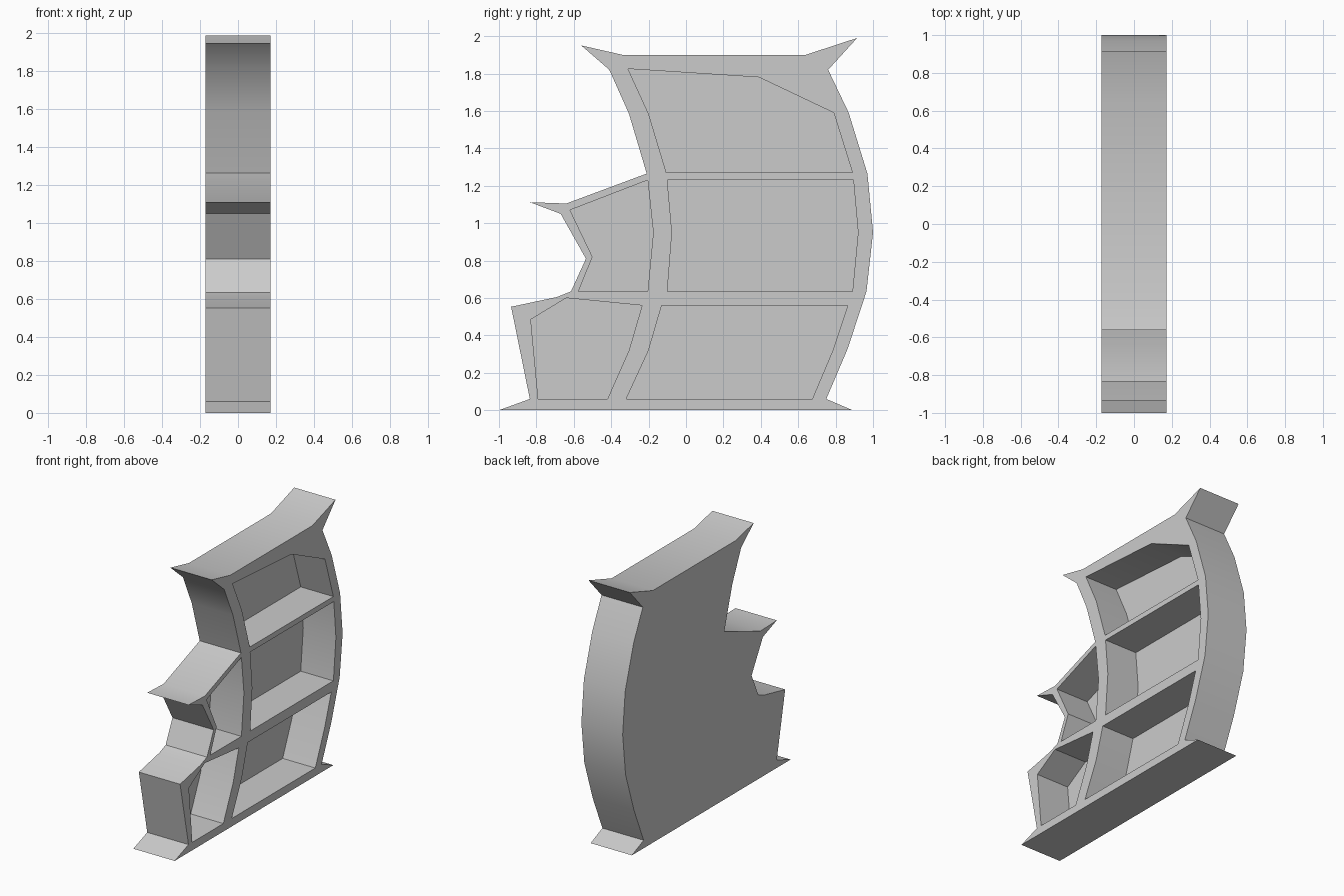
import bpy, bmesh, math
from mathutils import Vector
from mathutils.geometry import tessellate_polygon

if "Cube" in bpy.data.objects:
    bpy.data.objects.remove(bpy.data.objects["Cube"])

HALF = 0.172      # half thickness along x
FLOOR = -0.10     # x of the pocket floors

# Outer silhouette (y, z)
outline = [(-1, 0), (0.89, 0), (0.75, 0.06), (0.865, 0.33), (0.965, 0.635), (1, 0.95),
           (0.97, 1.265), (0.87, 1.59), (0.76, 1.82), (0.915, 1.99), (0.64, 1.9),
           (-0.34, 1.9), (-0.56, 1.95), (-0.41, 1.82), (-0.305, 1.585), (-0.21, 1.265),
           (-0.64, 1.105), (-0.835, 1.112), (-0.67, 1.05), (-0.535, 0.81), (-0.615, 0.635),
           (-0.69, 0.605), (-0.935, 0.553), (-0.835, 0.06)]

# Recessed compartments (y, z)
pockets = [
    [(-0.31, 1.825), (0.39, 1.78), (0.79, 1.59), (0.89, 1.27), (-0.105, 1.27), (-0.2, 1.585)],
    [(-0.1, 1.23), (0.895, 1.23), (0.92, 0.95), (0.89, 0.635), (-0.1, 0.635), (-0.075, 0.95)],
    [(-0.62, 1.07), (-0.205, 1.23), (-0.175, 0.95), (-0.205, 0.635), (-0.575, 0.635), (-0.5, 0.82)],
    [(-0.83, 0.485), (-0.64, 0.6), (-0.235, 0.56), (-0.305, 0.32), (-0.42, 0.06), (-0.79, 0.06)],
    [(-0.13, 0.56), (0.865, 0.56), (0.785, 0.32), (0.675, 0.06), (-0.32, 0.06), (-0.2, 0.32)],
]

bm = bmesh.new()


def ring(points, x):
    return [bm.verts.new((x, y, z)) for y, z in points]


def walls(a, b):
    n = len(a)
    for i in range(n):
        j = (i + 1) % n
        bm.faces.new((a[i], a[j], b[j], b[i]))


# Outer rim and solid back
front = ring(outline, HALF)
back = ring(outline, -HALF)
walls(front, back)
bm.faces.new(back)

# Pocket walls and floors
rims = [front]
for p in pockets:
    rim, floor = ring(p, HALF), ring(p, FLOOR)
    walls(rim, floor)
    bm.faces.new(floor)
    rims.append(rim)

# Open face: silhouette with pocket holes
loops = [[Vector((y, z, 0)) for y, z in p] for p in [outline] + pockets]
flat = [v for r in rims for v in r]
for tri in tessellate_polygon(loops):
    bm.faces.new([flat[i] for i in tri])

bmesh.ops.recalc_face_normals(bm, faces=bm.faces[:])
mesh = bpy.data.meshes.new("shelf_panel")
bm.to_mesh(mesh)
bm.free()
shelf = bpy.data.objects.new("shelf_panel", mesh)
bpy.context.collection.objects.link(shelf)

bpy.context.view_layer.objects.active = shelf
shelf.select_set(True)
bpy.ops.object.shade_smooth_by_angle(angle=math.radians(30))
